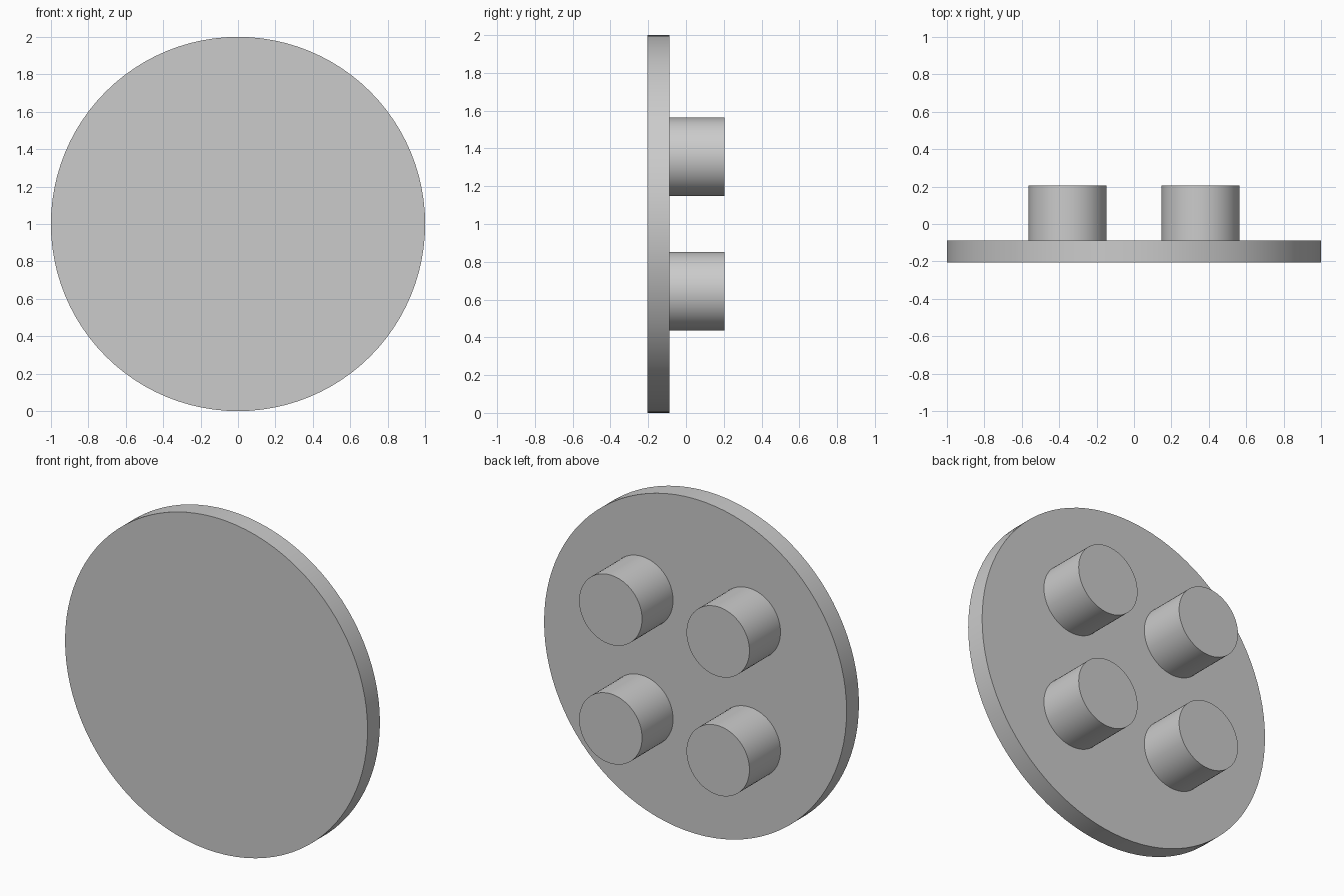
import bpy
import math

cube = bpy.data.objects.get("Cube")
if cube:
    bpy.data.objects.remove(cube, do_unlink=True)

# Single plain grey for every part
grey = bpy.data.materials.new("plain_grey")
grey.use_nodes = True
colour = (0.6, 0.6, 0.6, 1.0)
grey.diffuse_color = colour
grey.node_tree.nodes["Principled BSDF"].inputs["Base Color"].default_value = colour


def disc(name, radius, y_front, y_back, x, z, sides):
    """Cylinder lying along y between two depths."""
    bpy.ops.mesh.primitive_cylinder_add(
        vertices=sides, radius=radius, depth=y_back - y_front,
        location=(x, (y_front + y_back) / 2, z),
        rotation=(math.pi / 2, 0, 0))
    obj = bpy.context.object
    obj.name = name
    obj.data.materials.append(grey)
    bpy.ops.object.shade_smooth_by_angle(angle=math.radians(30))
    return obj


PLATE_FRONT, PLATE_BACK, PEG_END = -0.205, -0.088, 0.205
PEG_OFFSET = 0.355

# Round front plate
disc("round_plate", 1.0, PLATE_FRONT, PLATE_BACK, 0, 1, 96)

# Four pegs on the back, rooted slightly inside the plate
for side, sx in (("left", 1), ("right", -1)):
    for level, sz in (("upper", 1), ("lower", -1)):
        disc(f"{level}_{side}_peg", 0.208, PLATE_BACK - 0.01, PEG_END,
             sx * PEG_OFFSET, 1 + sz * PEG_OFFSET, 64)
